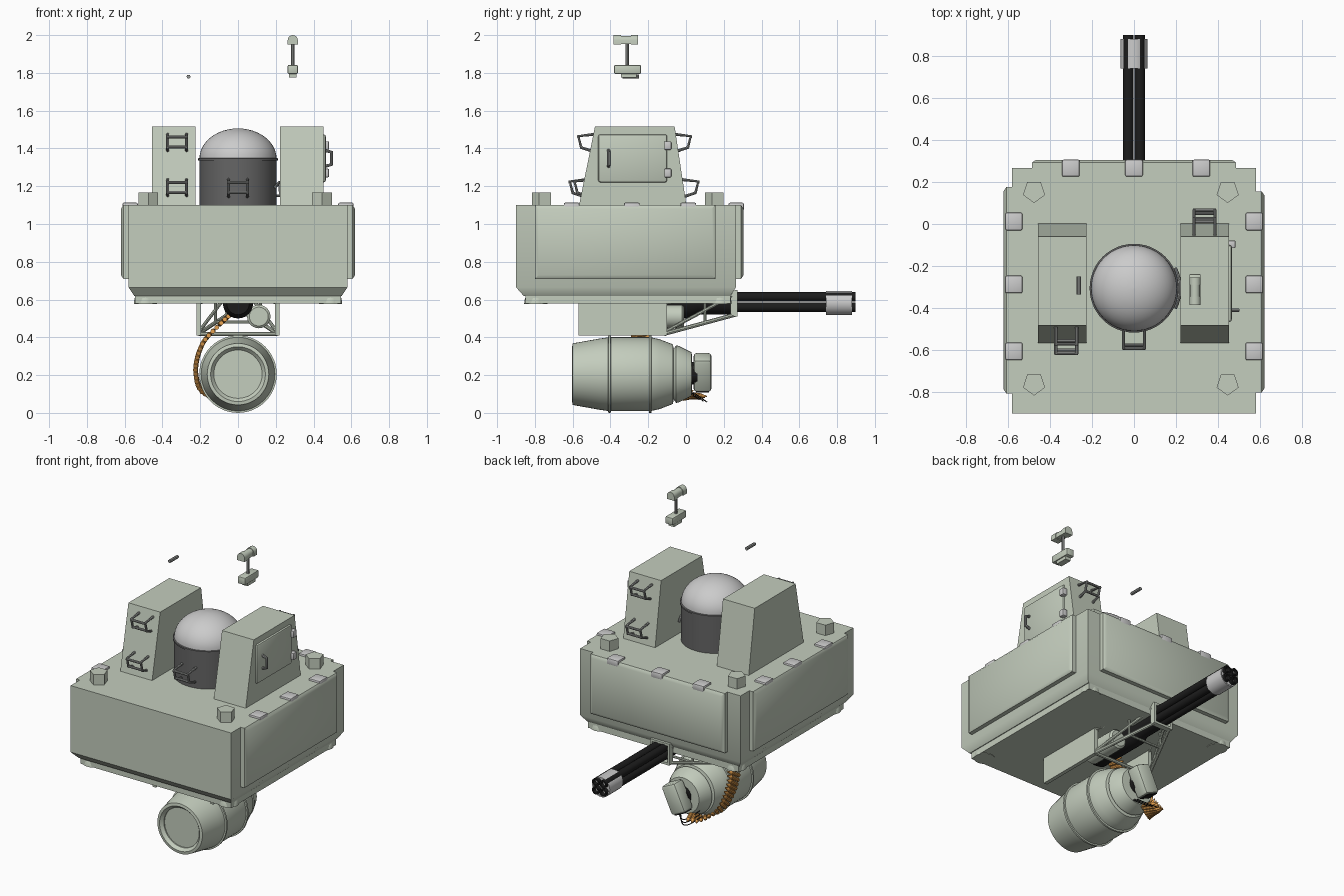
import bpy, bmesh, math
from mathutils import Vector, Matrix

if "Cube" in bpy.data.objects:
    bpy.data.objects.remove(bpy.data.objects["Cube"])


def mat(name, r, g, b):
    m = bpy.data.materials.new(name)
    m.diffuse_color = (r, g, b, 1)
    m.use_nodes = True
    m.node_tree.nodes["Principled BSDF"].inputs["Base Color"].default_value = m.diffuse_color
    return m


GREEN = mat("green_paint", 0.55, 0.61, 0.51)
DARK = mat("dark_metal", 0.13, 0.13, 0.13)
STEEL = mat("steel_bar", 0.3, 0.31, 0.3)
BLACK = mat("black_metal", 0.012, 0.012, 0.012)
BRASS = mat("brass", 0.8, 0.36, 0.08)


def add(name, bm, m=None):
    bmesh.ops.recalc_face_normals(bm, faces=bm.faces)
    me = bpy.data.meshes.new(name)
    bm.to_mesh(me)
    bm.free()
    o = bpy.data.objects.new(name, me)
    bpy.context.collection.objects.link(o)
    if m:
        me.materials.append(m)
    return o


def loft(name, rings, m=None):
    bm = bmesh.new()
    vs = [[bm.verts.new(p) for p in r] for r in rings]
    n = len(rings[0])
    for a, b in zip(vs, vs[1:]):
        for i in range(n):
            bm.faces.new((a[i], a[(i + 1) % n], b[(i + 1) % n], b[i]))
    bm.faces.new(vs[0])
    bm.faces.new(vs[-1])
    return add(name, bm, m)


def rect(x0, x1, y0, y1, z):
    return [(x0, y0, z), (x1, y0, z), (x1, y1, z), (x0, y1, z)]


def box(name, x, y, z, m=None, bevel=0):
    o = loft(name, [rect(*x, *y, z[0]), rect(*x, *y, z[1])], m)
    if bevel:
        b = o.modifiers.new("bevel", 'BEVEL')
        b.width, b.segments = bevel, 2
    return o


def lathe(name, prof, c, axis='Z', m=None, n=40, turn=0.0):
    """prof = (radius, height along axis), c = the two/three centre coordinates"""
    rings = []
    for r, h in prof:
        ring = []
        for i in range(n):
            t = turn + 2 * math.pi * i / n
            a, b = r * math.cos(t), r * math.sin(t)
            ring.append((c[0] + a, c[1] + b, h) if axis == 'Z' else (c[0] + a, h, c[1] + b))
        rings.append(ring)
    return loft(name, rings, m)


def tube(name, pts, r, m=STEEL, loop=False):
    cu = bpy.data.curves.new(name, 'CURVE')
    cu.dimensions = '3D'
    cu.bevel_depth, cu.bevel_resolution, cu.use_fill_caps = r, 2, True
    s = cu.splines.new('POLY')
    s.points.add(len(pts) - 1)
    for p, q in zip(s.points, pts):
        p.co = (*q, 1)
    s.use_cyclic_u = loop
    cu.materials.append(m)
    o = bpy.data.objects.new(name, cu)
    bpy.context.collection.objects.link(o)


# main hull with chamfered underside, base slab and corner feet
loft("hull", [rect(-.55, .55, -.86, .235, .62), rect(-.58, .58, -.9, .265, .665),
              rect(-.58, .58, -.9, .265, 1.10)], GREEN)
box("base_slab", (-.545, .545), (-.85, .235), (.58, .63), GREEN)
for x in (-.49, .49):
    for y in (-.795, .18):
        lathe("corner_foot", [(.062, .577), (.058, .605), (.045, .628), (.03, .64)], (x, y), m=GREEN, n=24)

# raised armour panels on left, right and back
for s, y0, y1 in ((1, -.80, .155), (-1, -.805, .175)):
    def side(x, d):
        return [(s * x, y0 + d, .71 + d), (s * x, y1 - d, .71 + d), (s * x, y1 - d, 1.10 - d), (s * x, y0 + d, 1.10 - d)]
    loft("side_panel", [side(.57, 0), side(.607, 0), side(.62, .02)], GREEN)
    for y in (.012, -.287, -.605):
        x = sorted((s * .53, s * .612))
        box("side_hinge", x, (y - .042, y + .042), (1.07, 1.113), bevel=.008)
def back(y, d):
    return [(-.485 + d, y, .71 + d), (.485 - d, y, .71 + d), (.485 - d, y, 1.10 - d), (-.485 + d, y, 1.10 - d)]
loft("back_panel", [back(.25, 0), back(.292, 0), back(.305, .02)], GREEN)
for x in (-.30, 0, .32):
    box("back_hinge", (x - .042, x + .042), (.225, .306), (1.07, 1.113), bevel=.008)

# five-sided bolts
for x in (-.475, .445):
    for y in (.155, -.76):
        lathe("deck_bolt", [(.055, 1.09), (.055, 1.168)], (x, y), m=GREEN, n=5, turn=-math.pi / 2)


def grab_handle(x, y, z, s):
    """double-sided rung sticking out along s*y"""
    for dx in (-.05, .05):
        tube("handle_bracket", [(x + dx, y - s * .02, z + .045), (x + dx, y + s * .065, z + .035),
                                (x + dx, y + s * .05, z - .025), (x + dx, y - s * .01, z - .045)], .008)
    for dy, dz in ((.065, .03), (.05, -.022)):
        tube("handle_rung", [(x - .055, y + s * dy, z + dz), (x + .055, y + s * dy, z + dz)], .008)


# tapered towers either side of the dome
for x0, x1 in ((-.455, -.225), (.222, .452)):
    loft("tower", [rect(x0, x1, -.57, .005, 1.08), rect(x0, x1, -.482, -.06, 1.515)], GREEN)
grab_handle(-.322, -.505, 1.43, -1)
grab_handle(-.322, -.55, 1.19, -1)
grab_handle(.335, -.04, 1.43, 1)
grab_handle(.335, .0, 1.19, 1)

# access door on the right tower
door = box("tower_door", (.44, .465), (-.465, -.10), (1.22, 1.475), GREEN, .012)
for z in (1.27, 1.415):
    box("door_hinge", (.445, .482), (-.115, -.078), (z - .023, z + .023), bevel=.006)
tube("door_handle", [(.46, -.41, 1.305), (.495, -.41, 1.315), (.495, -.41, 1.38), (.46, -.41, 1.39)], .009)

# domed sensor drum
C = (0, -.305)
lathe("dome_base", [(.205, 1.08), (.205, 1.345)], C, m=DARK, n=48)
lathe("dome_ring", [(.205, 1.335), (.211, 1.337), (.211, 1.347), (.205, 1.35)], C, m=DARK, n=48)
lathe("dome", [(.204 * math.cos(t), 1.346 + .16 * math.sin(t)) for t in
               [i * math.pi / 2 / 12.02 for i in range(13)]], C, n=48)
grab_handle(0, -.525, 1.19, -1)
arc = [(.218 * math.cos(t), -.305 + .218 * math.sin(t), 1.19 + .03 * math.cos(t * 3))
       for t in [-.45 + i * .1 for i in range(10)]]
tube("dome_lever", arc, .008)
tube("dome_lever_stem", [(.2, -.305, 1.15), (.222, -.305, 1.15), (.222, -.305, 1.22)], .008)

# small parts floating above the deck
tube("loose_rod", [(-.262, -.335, 1.78), (-.262, -.25, 1.78)], .0105)
box("sight_base", (.263, .317), (-.38, -.238), (1.795, 1.842), GREEN, .006)
box("sight_foot", (.27, .31), (-.345, -.262), (1.775, 1.797), GREEN)
tube("sight_post", [(.29, -.31, 1.83), (.29, -.31, 1.96)], .009)
top = [(.263, 1.95), (.317, 1.95)] + [(.29 + .027 * math.cos(t), 1.973 + .027 * math.sin(t))
                                      for t in [i * math.pi / 8 for i in range(9)]]
loft("sight_head", [[(x, y, z) for x, z in top] for y in (-.385, -.345)], GREEN)
loft("sight_head_back", [[(.29 + (x - .29) * .85, y, 1.975 + (z - 1.975) * .85) for x, z in top]
                         for y in (-.345, -.29)], GREEN)
loft("sight_head_end", [[(x, y, z) for x, z in top] for y in (-.29, -.255)], GREEN)

# gun cradle: side plates, cross bars, truss and collar
for s in (-1, 1):
    box("cradle_plate", sorted((s * .195, s * .22)), (-.57, -.10), (.41, .60), GREEN)
    tube("truss_lower", [(s * .207, -.11, .42), (s * .055, .26, .52)], .011, GREEN)
    tube("truss_diagonal", [(s * .207, -.11, .43), (s * .055, .26, .63)], .009, GREEN)
    tube("truss_upper", [(s * .207, -.11, .58), (s * .055, .26, .635)], .009, GREEN)
    tube("truss_strut", [(s * .12, .10, .48), (s * .12, .10, .60)], .008, GREEN)
    box("collar_side", sorted((s * .055, s * .07)), (.235, .272), (.51, .65), GREEN)
tube("cradle_cross_bar", [(-.21, -.11, .418), (.21, -.11, .418)], .011, GREEN)
tube("truss_cross_bar", [(-.12, .10, .48), (.12, .10, .48)], .008, GREEN)
for z in (.51, .635):
    box("collar_bar", (-.07, .07), (.235, .272), (z, z + .015), GREEN)

# rotary gun
lathe("gun_receiver", [(.06, -.36), (.08, -.33), (.08, .02), (.06, .06), (.06, .24)], (0, .58), 'Y', BLACK, 24)
lathe("drive_motor", [(.05, -.27), (.062, -.26), (.062, -.02), (.05, -.01)], (.11, .51), 'Y', GREEN, 24)
for dx in (-.027, .027):
    for dz in (-.027, .027):
        lathe("barrel", [(.025, .05), (.025, .897), (.016, .897), (.016, .87)], (dx, .587 + dz), 'Y', BLACK, 16)
lathe("muzzle_clamp", [(.064, .74), (.064, .878), (.056, .878), (.056, .872)], (0, .582), 'Y', n=28)

# ammunition drum
D = (0, .205)
lathe("ammo_drum", [(.128, -.575), (.128, -.583), (.145, -.603), (.163, -.60), (.188, -.46), (.196, -.405),
                    (.196, -.19), (.185, -.14), (.158, -.07), (.135, -.065), (.152, -.052), (.15, -.04),
                    (.115, .03), (.08, .032)], D, 'Y', GREEN, 48)
for y in (-.405, -.19):
    lathe("drum_band", [(.19, y - .008), (.205, y - .006), (.205, y + .006), (.19, y + .008)], D, 'Y', GREEN, 48)

# feed chute at the drum mouth, turned on its axis
R = Matrix.Translation((0, .085, .21)) @ Matrix.Rotation(math.radians(25), 4, 'Y')
chute = box("feed_chute", (-.055, .055), (-.045, .05), (-.09, .10), GREEN, .018)
mouth = box("feed_mouth", (-.04, .04), (-.032, .036), (-.094, -.085), BLACK)
chute.matrix_world = mouth.matrix_world = R
lathe("chute_neck", [(.06, .0), (.06, .06)], (0, .21), 'Y', BLACK, 20)

# ammunition belt from chute, around the drum, up into the gun
P = [Vector(p) for p in ((-.02, .08, .13), (-.05, .07, .10), (-.13, .03, .085), (-.205, -.05, .14), (-.222, -.14, .25),
                         (-.185, -.22, .37), (-.11, -.24, .455), (-.03, -.22, .53), (.02, -.2, .57))]
path = []
for i in range(1, len(P) - 2):
    a, b, c, d = P[i - 1:i + 3]
    for k in range(30):
        t = k / 30
        path.append(.5 * (2 * b + (c - a) * t + (2 * a - 5 * b + 4 * c - d) * t * t + (3 * b - a - 3 * c + d) * t ** 3))
bm = bmesh.new()
run = 0
for p, q in zip(path, path[1:]):
    run += (q - p).length
    if run < .023:
        continue
    run = 0
    tan = (q - p).normalized()
    ax = (Vector((0, 1, 0)) - tan * tan.y).normalized()
    rot = ax.to_track_quat('Z', 'Y').to_matrix().to_4x4()
    for off, r1, r2, h in ((-.018, .0125, .0125, .075), (.035, .0115, .003, .032)):
        bmesh.ops.create_cone(bm, cap_ends=True, segments=10, radius1=r1, radius2=r2, depth=h,
                              matrix=Matrix.Translation(p + ax * off) @ rot)
add("ammo_belt", bm, BRASS)

# loose cables below the chute
for k in (0, .02, .04):
    tube("cable", [(.05 - k + (-.15) * t, .0 + k + .07 * math.sin(t * 3.14), .12 - .05 * math.sin(t * 3.14) - k * .3)
                   for t in [i / 10 for i in range(11)]], .003, BLACK)

# convert everything to mesh and smooth the round surfaces
bpy.ops.object.select_all(action='SELECT')
bpy.context.view_layer.objects.active = door
bpy.ops.object.convert(target='MESH')
bpy.ops.object.shade_smooth_by_angle(angle=math.radians(35))
